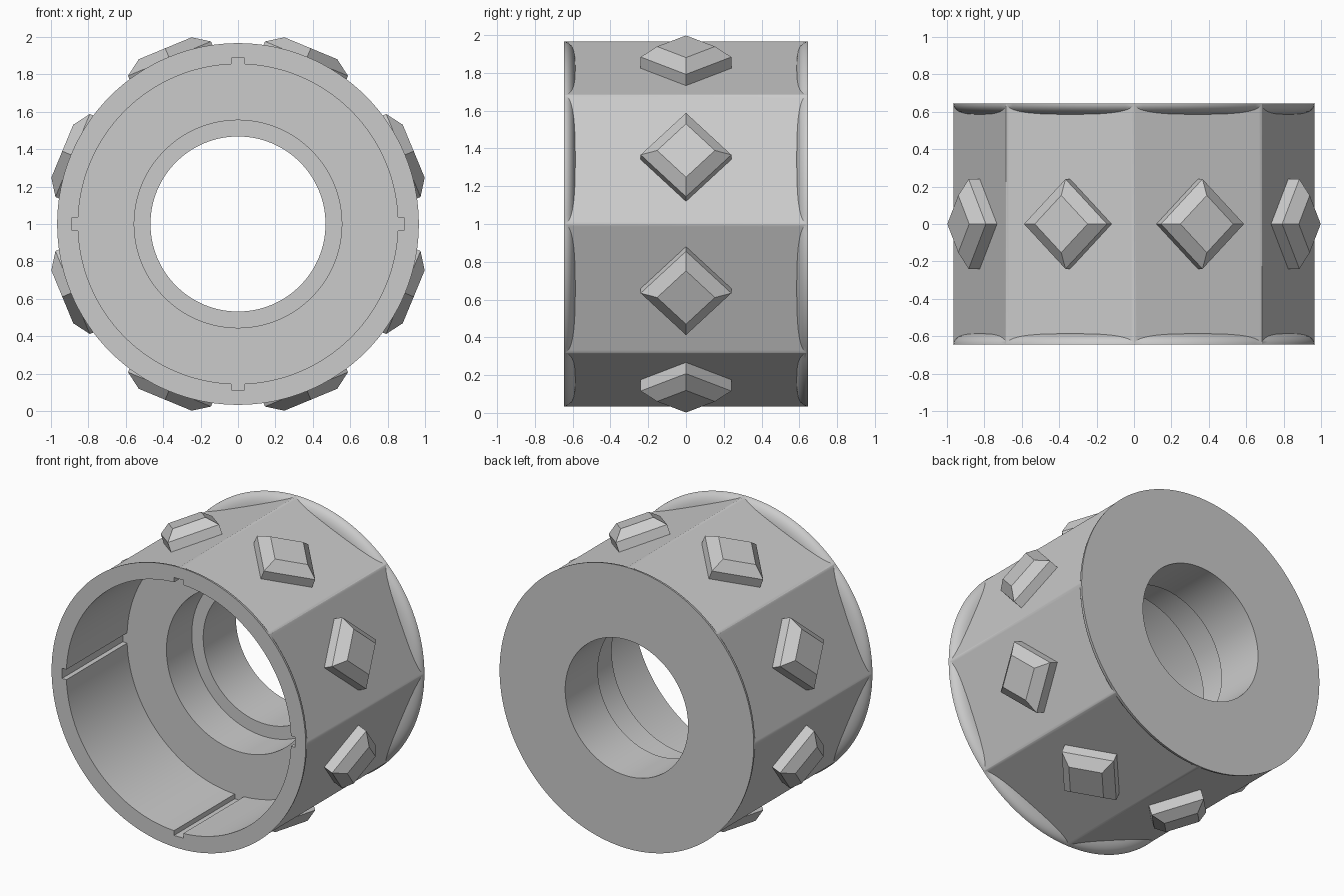
import bpy
import bmesh
from math import cos, sin, pi, radians
from mathutils import Matrix, Vector

cube = bpy.data.objects.get("Cube")
if cube:
    bpy.data.objects.remove(cube, do_unlink=True)

CENTRE = Matrix.Translation((0, 0, 1))
RADIUS = 0.967      # rim and octagon corners
HALF = 0.645        # half length along the axle
FLOOR = 0.015       # depth of the front cavity

grey = bpy.data.materials.new("light_grey")
grey.use_nodes = True
grey.diffuse_color = (0.6, 0.6, 0.6, 1)
grey.node_tree.nodes["Principled BSDF"].inputs["Base Color"].default_value = (0.6, 0.6, 0.6, 1)


def loft(name, rings, sides, matrix=CENTRE):
    """Closed solid through (radius, y) rings around the y axis."""
    bm = bmesh.new()
    loops = []
    for r, y in rings:
        loops.append([bm.verts.new((r * cos(2 * pi * i / sides), y, r * sin(2 * pi * i / sides)))
                      for i in range(sides)])
    for a, b in zip(loops, loops[1:]):
        for i in range(sides):
            j = (i + 1) % sides
            bm.faces.new((a[i], a[j], b[j], b[i]))
    bm.faces.new(loops[0])
    bm.faces.new(loops[-1])
    bmesh.ops.recalc_face_normals(bm, faces=bm.faces)
    bm.transform(matrix)
    return finish(name, bm)


def finish(name, bm):
    mesh = bpy.data.meshes.new(name)
    bm.to_mesh(mesh)
    bm.free()
    mesh.materials.append(grey)
    obj = bpy.data.objects.new(name, mesh)
    bpy.context.collection.objects.link(obj)
    return obj


def boolean(target, other, operation):
    mod = target.modifiers.new("cut", "BOOLEAN")
    mod.operation = operation
    mod.solver = "EXACT"
    mod.object = other
    bpy.context.view_layer.objects.active = target
    bpy.ops.object.modifier_apply(modifier=mod.name)
    bpy.data.objects.remove(other, do_unlink=True)


# Octagonal body with a rounded circular rim at each end
body = loft("hub_body", [(RADIUS - 0.001, -HALF + 0.004), (RADIUS - 0.001, HALF - 0.004)], 8)
steps = 8
for side in (-1, 1):
    rings = [(0.875 + (RADIUS - 0.875) * sin(pi / 2 * i / steps),
              side * (HALF - 0.06 * cos(pi / 2 * i / steps))) for i in range(steps + 1)]
    boolean(body, loft("rim", rings, 128), "UNION")

# Stepped bore: wide front cavity, counterbore, through hole
bore = [(0.855, -1), (0.855, FLOOR), (0.555, FLOOR), (0.555, 0.29), (0.468, 0.29), (0.468, 1)]
boolean(body, loft("bore_cutter", bore, 128), "DIFFERENCE")

# Four keyways along the cavity wall
for k in range(4):
    bm = bmesh.new()
    bmesh.ops.create_cube(bm, size=1)
    size = Matrix.Diagonal((0.137, FLOOR + 1, 0.07, 1))
    place = Matrix.Translation(Vector((0.8185, (FLOOR - 1) / 2, 0)))
    bm.transform(CENTRE @ Matrix.Rotation(k * pi / 2, 4, "Y") @ place @ size)
    boolean(body, finish("keyway_cutter", bm), "DIFFERENCE")

bpy.ops.object.select_all(action="DESELECT")
body.select_set(True)
bpy.context.view_layer.objects.active = body
bpy.ops.object.shade_smooth_by_angle(angle=radians(25))

# One bevelled diamond stud on each flat
for k in range(8):
    turn = Matrix.Rotation(radians(22.5 + 45 * k), 4, "Y") @ Matrix.Rotation(pi / 2, 4, "X")
    loft(f"diamond_stud_{k + 1}", [(0.24, 0.88), (0.24, 0.957), (0.153, 1.017)], 4, CENTRE @ turn)
